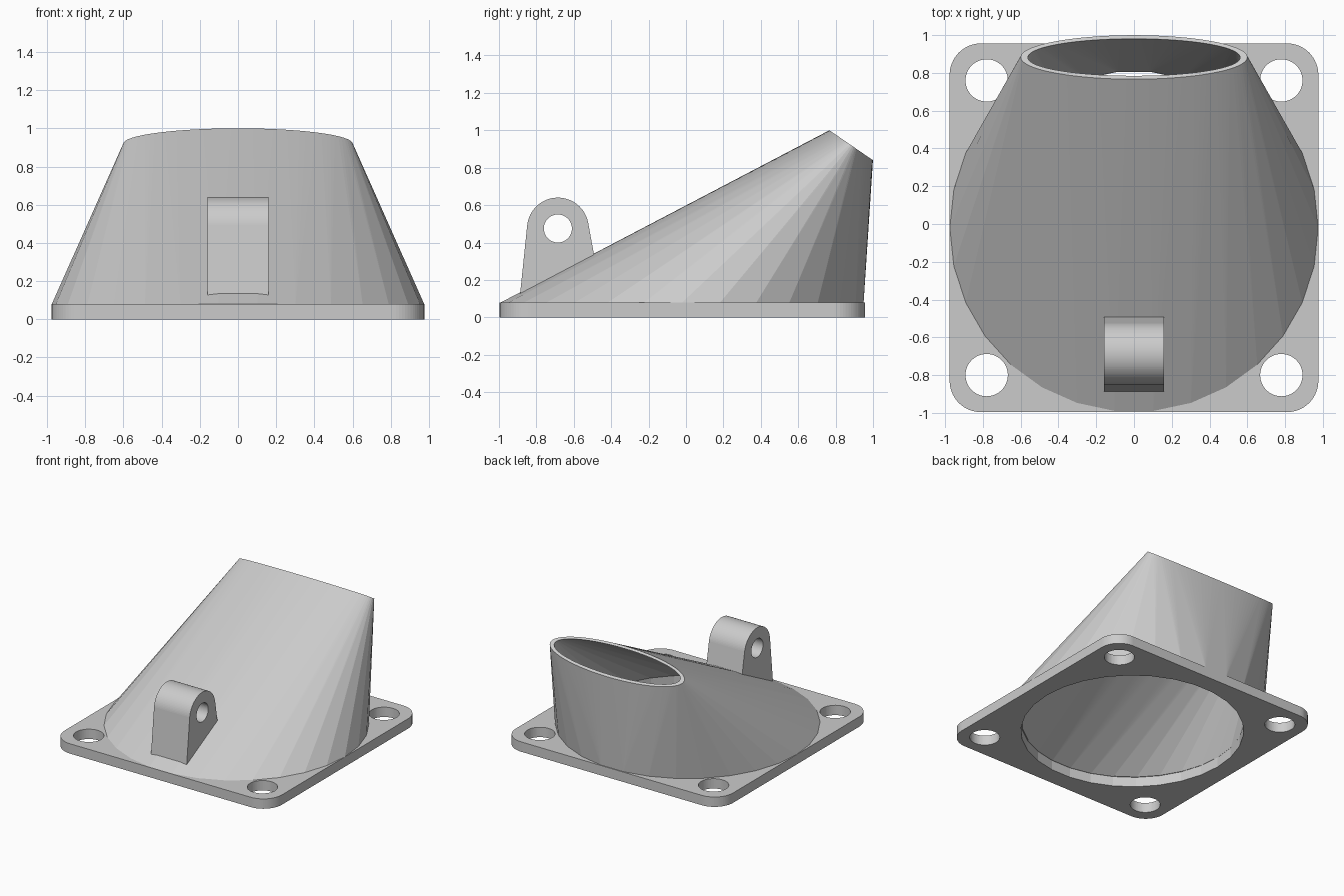
import bpy, bmesh
from math import sin, cos, tau
from mathutils import Vector

if "Cube" in bpy.data.objects:
    bpy.data.objects.remove(bpy.data.objects["Cube"])

grey = bpy.data.materials.new("plain grey")
grey.use_nodes = True
GREY = (0.6, 0.6, 0.6, 1)
grey.diffuse_color = GREY
grey.node_tree.nodes["Principled BSDF"].inputs["Base Color"].default_value = GREY

X, Y, Z = Vector((1, 0, 0)), Vector((0, 1, 0)), Vector((0, 0, 1))


def ring(center, u, v, n):
    """Points of an ellipse spanned by the half axes u and v."""
    c = Vector(center)
    return [c + u * cos(tau * i / n) + v * sin(tau * i / n) for i in range(n)]


def hull(name, points):
    """Convex solid wrapped around the points."""
    bm = bmesh.new()
    verts = [bm.verts.new(p) for p in points]
    res = bmesh.ops.convex_hull(bm, input=verts)
    loose = [v for v in bm.verts if not v.link_faces]
    bmesh.ops.delete(bm, geom=loose, context='VERTS')
    bmesh.ops.dissolve_limit(bm, angle_limit=0.0005, verts=bm.verts, edges=bm.edges)
    bmesh.ops.recalc_face_normals(bm, faces=bm.faces)
    mesh = bpy.data.meshes.new(name)
    bm.to_mesh(mesh)
    bm.free()
    mesh.materials.append(grey)
    obj = bpy.data.objects.new(name, mesh)
    bpy.context.scene.collection.objects.link(obj)
    return obj


def cylinder(name, center, axis, u, v, r, n):
    c = Vector(center)
    return hull(name, ring(c - axis, u * r, v * r, n) + ring(c + axis, u * r, v * r, n))


def cut(obj, cutters):
    """Subtract the cutters, keep the result and drop the cutters."""
    for c in cutters:
        c.hide_render = True
        mod = obj.modifiers.new("cut", 'BOOLEAN')
        mod.operation, mod.solver, mod.object = 'DIFFERENCE', 'EXACT', c
    bpy.context.view_layer.update()
    mesh = bpy.data.meshes.new_from_object(
        obj.evaluated_get(bpy.context.evaluated_depsgraph_get()))
    obj.modifiers.clear()
    obj.data = mesh
    for c in cutters:
        bpy.data.objects.remove(c)


MID = -0.02          # y of the plate centre
TOP = 0.08           # plate thickness
SIGNS = [(sx, sy) for sx in (-1, 1) for sy in (-1, 1)]


def bore():
    return cylinder("bore_cutter", (0, MID, 0), Z * 0.2, X, Y, 0.83, 30)


# Base plate with rounded corners, four bolt holes and a central bore
corners = []
for sx, sy in SIGNS:
    for z in (0, TOP):
        corners += ring((sx * 0.81, MID + sy * 0.81, z), X * 0.166, Y * 0.166, 64)
plate = hull("base_plate", corners)
cut(plate, [bore()] + [cylinder("bolt_cutter", (sx * 0.78, MID + sy * 0.78, 0),
                                Z * 0.2, X, Y, 0.112, 64) for sx, sy in SIGNS])

# Duct: round foot lofted to a flat, tilted oval mouth
mouth = Vector((0, 0.883, 0.92))
tilt = Vector((0, 0.1165, -0.08))
normal = X.cross(tilt).normalized()
if normal.z < 0:
    normal.negate()
duct = hull("duct", ring((0, MID, TOP), X * 0.975, Y * 0.975, 30)
            + ring(mouth, X * 0.6, tilt, 100))
hollow = hull("hollow_cutter", ring((0, MID, TOP - 0.005), X * 0.83, Y * 0.83, 30)
              + ring(mouth + normal * 0.01, X * 0.56, tilt * 0.81, 100))
cut(duct, [hollow])

# Hinge lug with a cross hole, standing on the sloping front of the duct
eye = (0, -0.685, 0.475)
points = []
for x in (-0.16, 0.16):
    points += ring((x, eye[1], eye[2]), Y * 0.165, Z * 0.165, 96)
    points += [Vector((x, -0.887, 0.125)), Vector((x, -0.49, 0.325))]
lug = hull("hinge_lug", points)
cut(lug, [cylinder("pin_cutter", eye, X * 0.3, Y, Z, 0.075, 64)])
